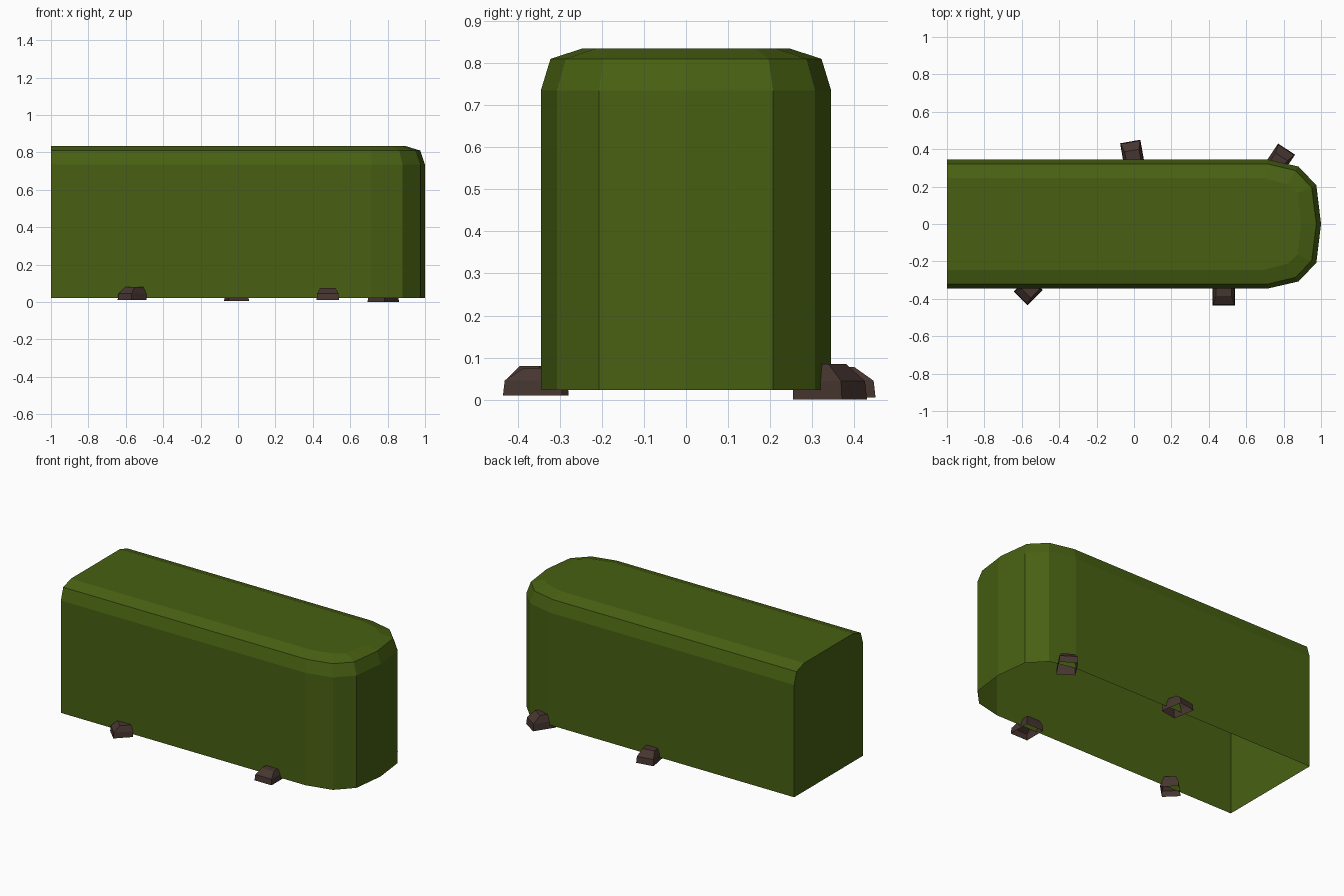
import bpy, math
from mathutils import Matrix, Vector

if "Cube" in bpy.data.objects:
    bpy.data.objects.remove(bpy.data.objects["Cube"])


def material(name, rgb):
    m = bpy.data.materials.new(name)
    m.diffuse_color = (*rgb, 1)
    m.use_nodes = True
    m.node_tree.nodes["Principled BSDF"].inputs["Base Color"].default_value = m.diffuse_color
    return m


LEAF = material("leaf green", (0.065, 0.118, 0.006))
STONE = material("dark brown stone", (0.062, 0.036, 0.029))


def loft(name, rings, mat):
    """Stack equal closed rings, cap the top, leave the underside open."""
    n = len(rings[0])
    verts = [p for ring in rings for p in ring]
    faces = [(r * n + i, r * n + (i + 1) % n, (r + 1) * n + (i + 1) % n, (r + 1) * n + i)
             for r in range(len(rings) - 1) for i in range(n)]
    faces.append(tuple(range((len(rings) - 1) * n, len(rings) * n)))
    me = bpy.data.meshes.new(name)
    me.from_pydata(verts, [], faces)
    me.materials.append(mat)
    ob = bpy.data.objects.new(name, me)
    bpy.context.collection.objects.link(ob)
    return ob


# Hedge: half outlines (y >= 0) mirrored to the other side, rounded at +x
def outline(half, z):
    tip, rest = half[0], half[1:]
    left = [(x, y, z) for x, y in rest]
    right = [(x, -y, z) for x, y in reversed(rest)]
    return [(tip[0], 0, z)] + left + right


wall = [(1.0, 0), (0.975, 0.207), (0.88, 0.307), (0.715, 0.345), (-1, 0.345)]
shoulder = [(0.975, 0), (0.95, 0.196), (0.862, 0.286), (0.71, 0.322), (-1, 0.322)]
crown = [(0.893, 0), (0.875, 0.165), (0.82, 0.212), (0.70, 0.245), (-1, 0.245)]
loft("hedge", [outline(wall, 0.023), outline(wall, 0.735),
               outline(shoulder, 0.81), outline(crown, 0.835)], LEAF)


# Stones: tapered blocks, outward side along local +y
def stone(name, x, y, angle, w, d, z0, z1, z2):
    def ring(sx, front, back, z):
        return [(sx, -back, z), (sx, front, z), (-sx, front, z), (-sx, -back, z)]
    rings = [ring(w / 2, d / 2, d / 2, z0),
             ring(w / 2 * 0.95, d / 2 * 0.94, d / 2, z1),
             ring(w / 2 * 0.7, d / 2 * 0.3, d / 2 * 0.85, z2)]
    mat = Matrix.Translation((x, y, 0)) @ Matrix.Rotation(math.radians(angle), 4, 'Z')
    loft(name, [[tuple(mat @ Vector(p)) for p in r] for r in rings], STONE)


stone("stone_front_left", -0.566, -0.357, 135, 0.105, 0.115, 0.01, 0.045, 0.08)
stone("stone_front_right", 0.48, -0.365, 180, 0.12, 0.14, 0.01, 0.046, 0.075)
stone("stone_back_middle", -0.008, 0.372, 10, 0.11, 0.14, 0.005, 0.045, 0.078)
stone("stone_back_right", 0.777, 0.342, -33.5, 0.108, 0.14, 0.0, 0.044, 0.085)
